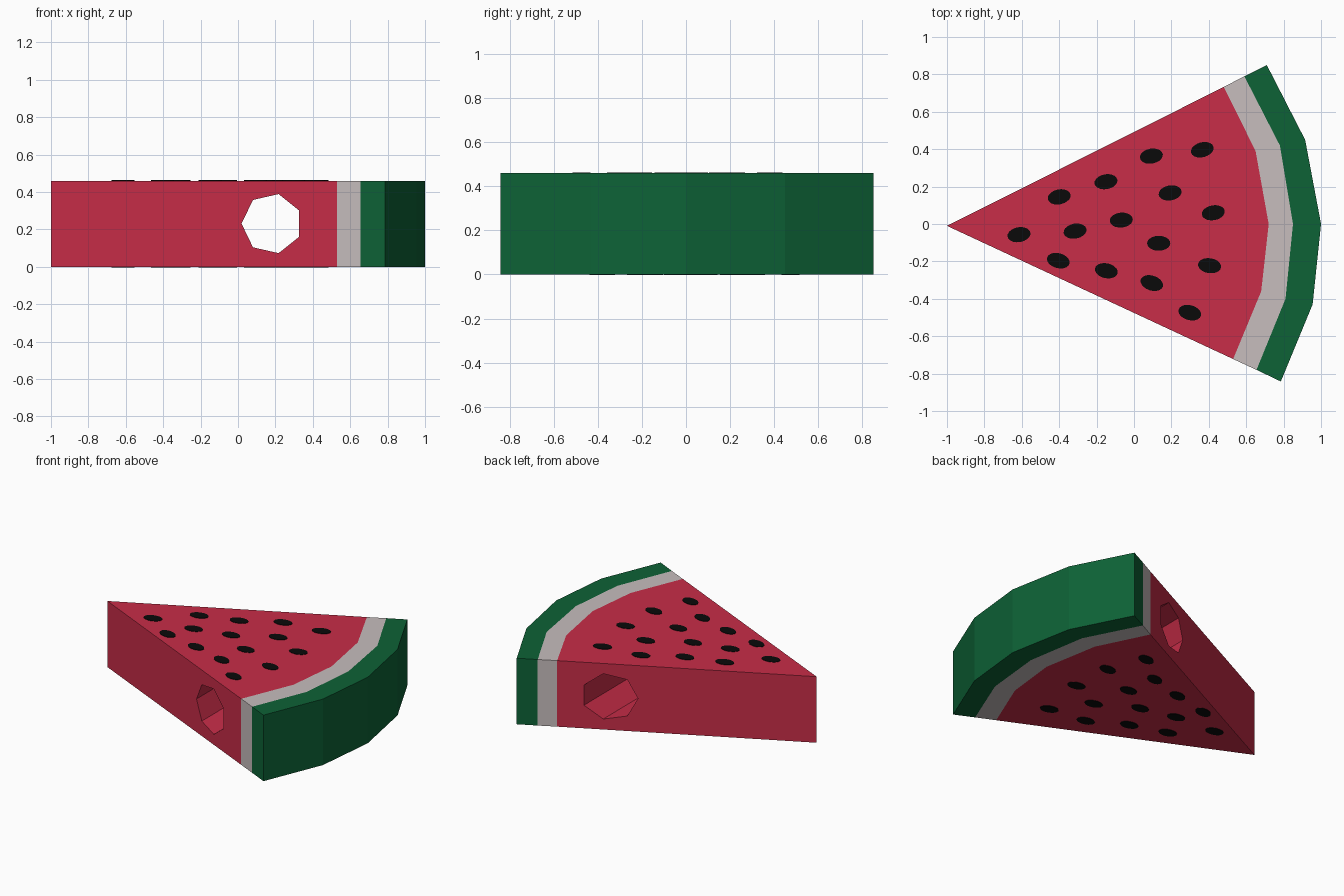
import bpy, bmesh, math
from mathutils import Matrix

if "Cube" in bpy.data.objects:
    bpy.data.objects.remove(bpy.data.objects["Cube"])

H = 0.46


def material(name, rgb):
    m = bpy.data.materials.new(name)
    m.diffuse_color = (*rgb, 1)
    m.use_nodes = True
    m.node_tree.nodes["Principled BSDF"].inputs["Base Color"].default_value = m.diffuse_color
    return m


RED = material("red flesh", (0.578, 0.026, 0.065))
WHITE = material("pale rind", (0.57, 0.51, 0.51))
GREEN = material("green skin", (0.004, 0.122, 0.037))
BLACK = material("black seed", (0.003, 0.003, 0.003))


def make_object(name, bm, mats):
    me = bpy.data.meshes.new(name)
    bm.to_mesh(me)
    bm.free()
    for m in mats:
        me.materials.append(m)
    ob = bpy.data.objects.new(name, me)
    bpy.context.collection.objects.link(ob)
    return ob


# Slice body: one flat outline in three bands, extruded upward
tip = (-1.0, -0.01)
arcs = [
    [(0.53, -0.722), (0.68, -0.36), (0.72, 0.0), (0.65, 0.39), (0.48, 0.733)],
    [(0.655, -0.78), (0.81, -0.40), (0.85, 0.0), (0.78, 0.42), (0.59, 0.79)],
    [(0.785, -0.842), (0.955, -0.43), (1.0, 0.0), (0.915, 0.45), (0.71, 0.85)],
]
bm = bmesh.new()
apex = bm.verts.new((*tip, 0))
rows = [[bm.verts.new((x, y, 0)) for x, y in arc] for arc in arcs]
bm.faces.new([apex] + rows[0])
for band in (1, 2):
    inner, outer = rows[band - 1], rows[band]
    for i in range(4):
        f = bm.faces.new((inner[i], outer[i], outer[i + 1], inner[i + 1]))
        f.material_index = band
bottom = bm.faces[:]
# side walls take the colour of the band they border
rim = [(e.verts[0], e.verts[1], e.link_faces[0].material_index)
       for e in bm.edges if e.is_boundary]
top = {v: bm.verts.new((v.co.x, v.co.y, H)) for v in bm.verts[:]}
for f in bottom:
    bm.faces.new([top[v] for v in f.verts]).material_index = f.material_index
for a, b, idx in rim:
    bm.faces.new((a, b, top[b], top[a])).material_index = idx
bmesh.ops.recalc_face_normals(bm, faces=bm.faces[:])
body = make_object("melon_slice", bm, [RED, WHITE, GREEN])

# Seven-sided hole running front to back through the flesh
bm = bmesh.new()
bmesh.ops.create_cone(bm, cap_ends=True, segments=7, radius1=0.162, radius2=0.162, depth=3)
for v in bm.verts:  # put one corner towards -x, axis along y
    a = math.atan2(v.co.y, v.co.x) 
k = math.pi - math.atan2(bm.verts[:][0].co.y, bm.verts[:][0].co.x)
bmesh.ops.transform(bm, verts=bm.verts[:], matrix=Matrix.Translation((0.181, 0, 0.231))
                    @ Matrix.Rotation(math.pi / 2, 4, 'X') @ Matrix.Rotation(k, 4, 'Z'))
cutter = make_object("hole_cutter", bm, [RED])
cutter.hide_render = True
mod = body.modifiers.new("hole", 'BOOLEAN')
mod.operation, mod.solver, mod.object = 'DIFFERENCE', 'EXACT', cutter
bpy.context.view_layer.objects.active = body
bpy.ops.object.modifier_apply(modifier=mod.name)
bpy.data.objects.remove(cutter)

# Seeds: thin oval plates (x, y, tilt), mirrored across y on the underside
seeds = [
    (-0.615, -0.057, 10), (-0.40, 0.145, 12), (-0.15, 0.226, 10), (0.093, 0.363, 10),
    (0.365, 0.397, 15), (-0.315, -0.038, 10), (-0.068, 0.021, 5), (0.193, 0.166, 10),
    (0.424, 0.06, 10), (-0.405, -0.196, -15), (-0.148, -0.25, -12), (0.095, -0.316, -18),
    (0.132, -0.103, 0), (0.404, -0.223, -8), (0.298, -0.474, -15),
]
for name, z, side in (("top_seeds", H, 1), ("bottom_seeds", 0, -1)):
    bm = bmesh.new()
    for x, y, tilt in seeds:
        bmesh.ops.create_cone(
            bm, cap_ends=True, segments=20, radius1=1, radius2=1, depth=0.006,
            matrix=Matrix.Translation((x, y * side, z))
            @ Matrix.Rotation(math.radians(tilt * side), 4, 'Z')
            @ Matrix.Diagonal((0.062, 0.04, 1, 1)))
    make_object(name, bm, [BLACK])
